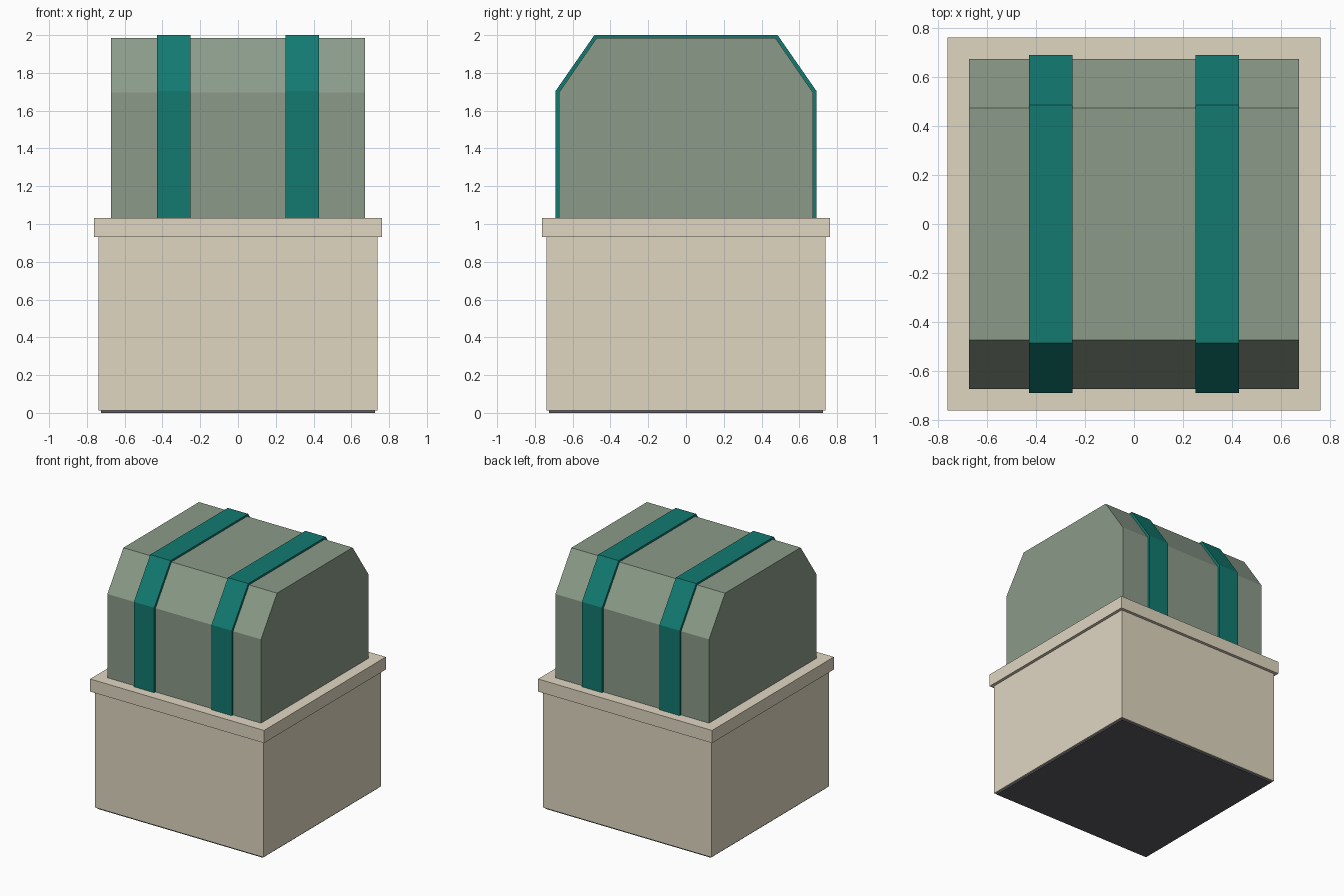
import bpy
import bmesh

if "Cube" in bpy.data.objects:
    bpy.data.objects.remove(bpy.data.objects["Cube"])


def material(name, rgb):
    """Flat colour from 0-255 sRGB values."""
    m = bpy.data.materials.new(name)
    lin = [((c / 255 + 0.055) / 1.055) ** 2.4 for c in rgb]
    m.diffuse_color = (*lin, 1)
    m.use_nodes = True
    m.node_tree.nodes["Principled BSDF"].inputs["Base Color"].default_value = m.diffuse_color
    return m


def prism(name, profile, x0, x1, mat):
    """Extrude a (y, z) profile along x."""
    bm = bmesh.new()
    face = bm.faces.new([bm.verts.new((x0, y, z)) for y, z in profile])
    ext = bmesh.ops.extrude_face_region(bm, geom=[face])
    moved = [g for g in ext["geom"] if isinstance(g, bmesh.types.BMVert)]
    bmesh.ops.translate(bm, verts=moved, vec=(x1 - x0, 0, 0))
    bmesh.ops.recalc_face_normals(bm, faces=bm.faces)
    me = bpy.data.meshes.new(name)
    bm.to_mesh(me)
    bm.free()
    me.materials.append(mat)
    ob = bpy.data.objects.new(name, me)
    bpy.context.collection.objects.link(ob)
    return ob


def slab(name, half, z0, z1, mat):
    """Square block centred on the origin."""
    return prism(name, [(-half, z0), (half, z0), (half, z1), (-half, z1)], -half, half, mat)


def chamfered(half, shoulder, top_half, top, base=1.03):
    """Upright profile with sloped shoulders."""
    return [(-half, base), (half, base), (half, shoulder),
            (top_half, top), (-top_half, top), (-half, shoulder)]


stone = material("beige", (224, 214, 193))
cloth = material("sage green", (139, 155, 137))
band = material("teal", (18, 122, 112))
dark = material("charcoal", (92, 92, 99))

# Pedestal
slab("base_plate", 0.725, 0.0, 0.012, dark)
slab("pedestal", 0.738, 0.012, 0.932, stone)
slab("pedestal_rim", 0.762, 0.932, 1.032, stone)

# Covered load with sloped shoulders
prism("cover", chamfered(0.673, 1.695, 0.473, 1.985), -0.673, 0.673, cloth)

# Two straps wrapped over the load
for side, x in (("left", -0.34), ("right", 0.34)):
    prism(f"strap_{side}", chamfered(0.69, 1.705, 0.485, 2.0), x - 0.089, x + 0.089, band)
